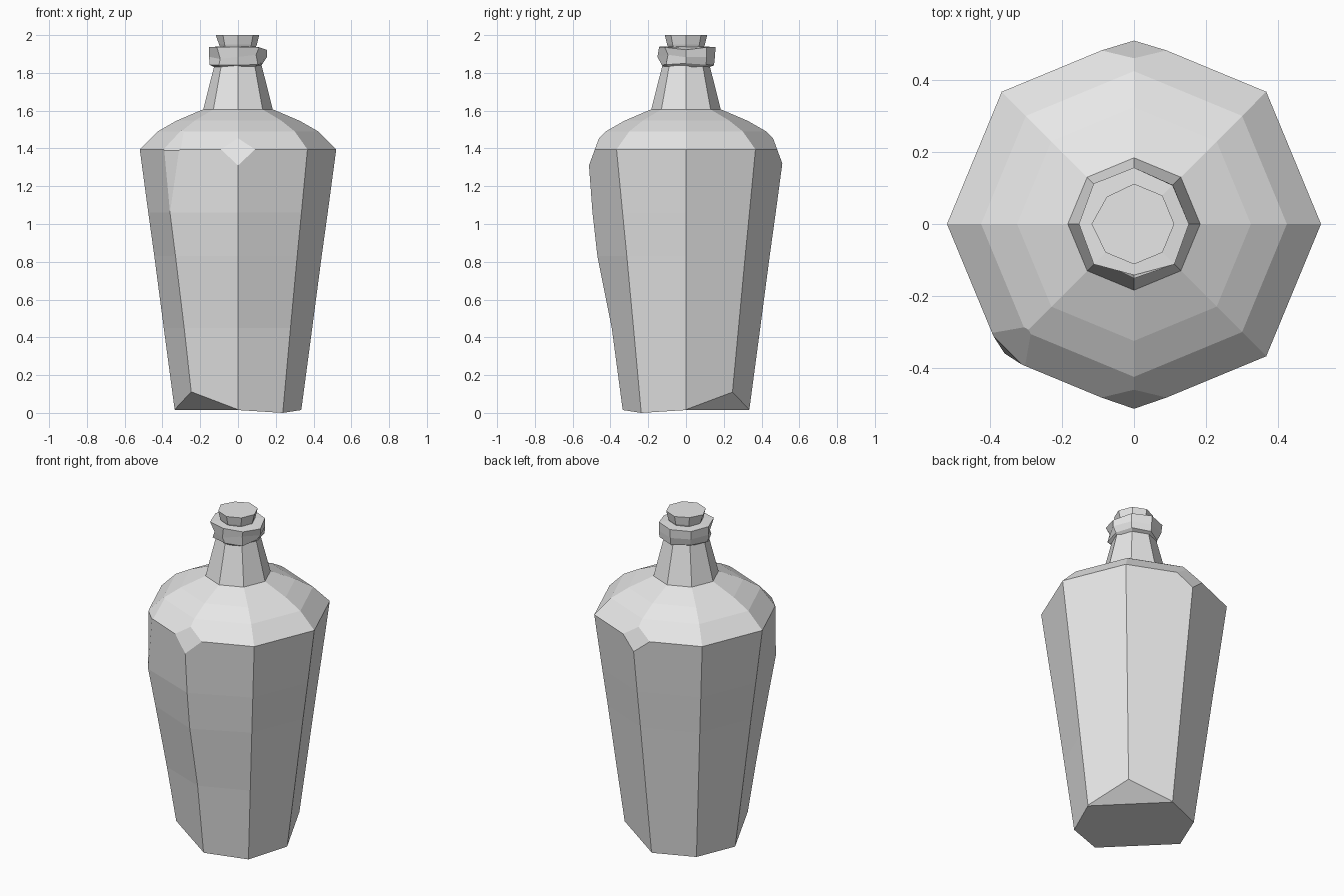
import bpy, bmesh, math, random
from mathutils import Vector

cube = bpy.data.objects.get("Cube")
if cube:
    bpy.data.objects.remove(cube, do_unlink=True)

random.seed(4)
SIDES = 8

grey = bpy.data.materials.new("plain grey")
grey.use_nodes = True
grey.diffuse_color = (0.8, 0.8, 0.8, 1)
grey.node_tree.nodes["Principled BSDF"].inputs["Base Color"].default_value = (0.8, 0.8, 0.8, 1)


def turned(profile, tweaks=None, jitter=0.0):
    """Eight-sided stack of rings; tweaks shift (ring, corner) by (radius, height)."""
    tweaks = tweaks or {}
    bm = bmesh.new()
    rings = []
    for i, (r, z) in enumerate(profile):
        ring = []
        for k in range(SIDES):
            dr, dz = tweaks.get((i, k), (0, 0))
            rad = r + dr + random.uniform(-jitter, jitter)
            a = math.tau * k / SIDES
            ring.append(bm.verts.new((rad * math.cos(a), rad * math.sin(a),
                                      z + dz + random.uniform(-jitter, jitter) / 2)))
        rings.append(ring)
    for low, high in zip(rings, rings[1:]):
        for k in range(SIDES):
            n = (k + 1) % SIDES
            bm.faces.new((low[k], low[n], high[n], high[k]))
    bm.faces.new(rings[0][::-1])
    bm.faces.new(rings[-1])
    return bm


def chip(bm, corner, low, high):
    """Slice a flat chip off a corner through two (radius, height) points."""
    a = math.tau * corner / SIDES
    out = Vector((math.cos(a), math.sin(a), 0))
    dr, dz = high[0] - low[0], high[1] - low[1]
    normal = (out * dz - Vector((0, 0, dr))).normalized()
    bmesh.ops.bisect_plane(bm, geom=bm.verts[:] + bm.edges[:] + bm.faces[:], dist=1e-5,
                           plane_co=out * low[0] + Vector((0, 0, low[1])),
                           plane_no=normal, clear_outer=True)
    bmesh.ops.holes_fill(bm, edges=[e for e in bm.edges if e.is_boundary], sides=0)


def finish(name, bm):
    bmesh.ops.recalc_face_normals(bm, faces=bm.faces[:])
    mesh = bpy.data.meshes.new(name)
    bm.to_mesh(mesh)
    bm.free()
    mesh.materials.append(grey)
    obj = bpy.data.objects.new(name, mesh)
    bpy.context.collection.objects.link(obj)


# Bottle body with shoulder and neck; front edges bulge slightly
body = turned(
    [(0.335, 0.015), (0.393, 0.45), (0.443, 0.83), (0.475, 1.06), (0.52, 1.395),
     (0.425, 1.49), (0.325, 1.547), (0.184, 1.607), (0.125, 1.84)],
    {(0, 7): (0, -0.015), (2, 6): (0.026, 0), (3, 6): (0.02, 0),
     (1, 5): (0.01, 0), (2, 5): (0.025, 0), (3, 5): (0.034, 0)})

# Chips on the shoulder corners
chip(body, 6, (0.51, 1.32), (0.455, 1.47))
chip(body, 2, (0.51, 1.32), (0.455, 1.47))
chip(body, 5, (0.509, 1.06), (0.497, 1.39))
chip(body, 5, (0.497, 1.39), (0.435, 1.47))
# Chips under the base corners
for corner in (1, 5):
    chip(body, corner, (0.24, 0.02), (0.354, 0.115))
finish("bottle_body", body)

# Rough lip around the neck, nicked between its corners
lip = turned([(0.118, 1.828), (0.147, 1.842), (0.15, 1.885), (0.156, 1.937), (0.09, 1.94)],
             {(2, 0): (0.005, 0), (2, 7): (-0.018, 0.01), (2, 5): (-0.02, -0.01),
              (1, 6): (-0.02, 0), (1, 0): (-0.02, 0.01), (1, 3): (-0.02, 0),
              (3, 0): (-0.003, -0.015), (3, 6): (-0.01, 0)}, 0.004)
finish("neck_lip", lip)

# Stopper
stopper = turned([(0.09, 1.925), (0.1, 1.95), (0.112, 2.0)],
                 {(2, 3): (-0.005, 0), (2, 4): (0.006, 0)})
finish("stopper", stopper)
